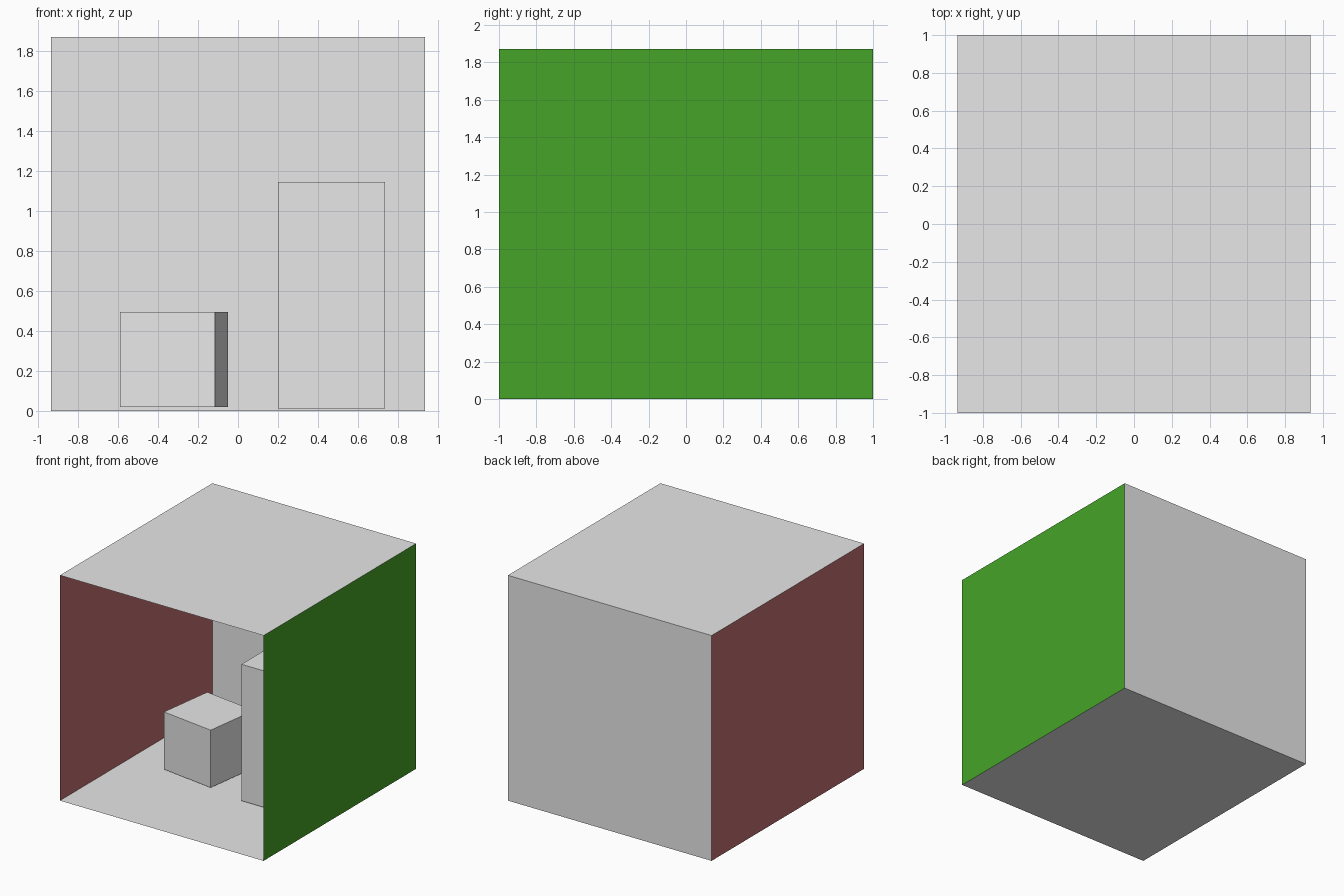
import bpy, bmesh, math
from mathutils import Matrix, Vector

if "Cube" in bpy.data.objects:
    bpy.data.objects.remove(bpy.data.objects["Cube"])

W, D, H = 0.935, 1.0, 1.87   # half width, half depth, height of the room


def material(name, rgb):
    m = bpy.data.materials.new(name)
    m.diffuse_color = (*rgb, 1)
    m.use_nodes = True
    m.node_tree.nodes["Principled BSDF"].inputs["Base Color"].default_value = m.diffuse_color
    return m


GREY = material("light_grey", (0.80, 0.80, 0.80))
RED = material("dull_red", (0.54, 0.16, 0.16))
GREEN = material("leaf_green", (0.058, 0.37, 0.021))


def finish(name, bm, mat):
    mesh = bpy.data.meshes.new(name)
    bm.to_mesh(mesh)
    bm.free()
    mesh.materials.append(mat)
    ob = bpy.data.objects.new(name, mesh)
    bpy.context.collection.objects.link(ob)


def panel(name, corner, u, v, mat):
    """Single-sheet wall spanned by two edge vectors."""
    bm = bmesh.new()
    c, u, v = Vector(corner), Vector(u), Vector(v)
    bm.faces.new([bm.verts.new(p) for p in (c, c + u, c + u + v, c + v)])
    finish(name, bm, mat)


def block(name, size, centre, angle, mat):
    bm = bmesh.new()
    place = (Matrix.Translation(centre) @ Matrix.Rotation(math.radians(angle), 4, 'Z')
             @ Matrix.Diagonal((*size, 1)))
    bmesh.ops.create_cube(bm, size=1, matrix=place)
    finish(name, bm, mat)


# Room shell, open at the front; normals face inwards
X, Y, Z = (2 * W, 0, 0), (0, 2 * D, 0), (0, 0, H)
panel("floor", (-W, -D, 0), X, Y, GREY)
panel("ceiling", (-W, -D, H), Y, X, GREY)
panel("back_wall", (-W, D, 0), X, Z, GREY)
panel("left_wall", (-W, -D, 0), Y, Z, RED)
panel("right_wall", (W, -D, 0), Z, Y, GREEN)

# Blocks standing in the room
block("short_block", (0.479, 0.479, 0.477), (-0.32, 0.076, 0.2575), -7.8, GREY)
block("tall_block", (0.535, 0.535, 1.133), (0.4675, 0.0275, 0.5785), 0, GREY)
